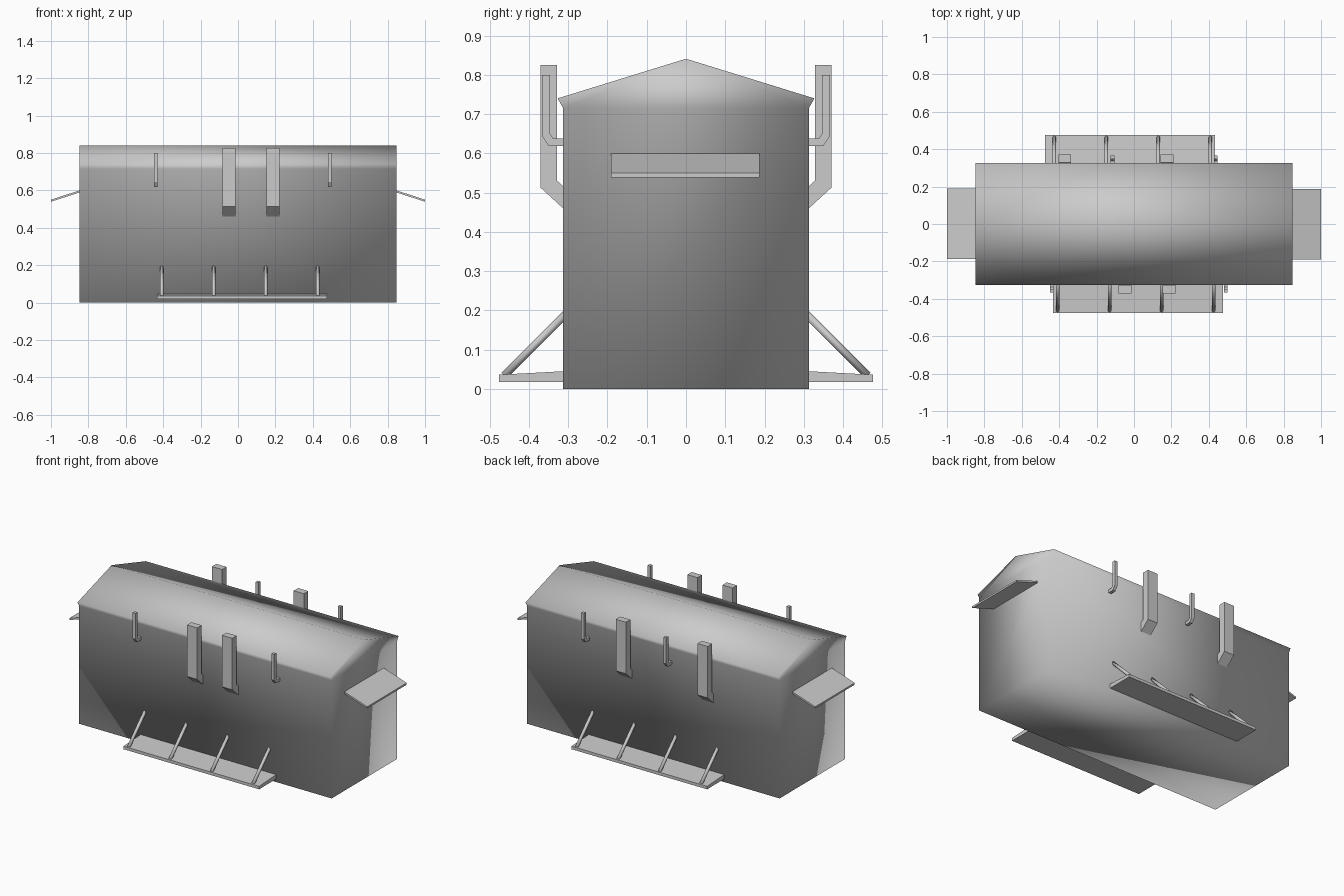
import bpy, bmesh, math
from mathutils import Vector, Matrix

if "Cube" in bpy.data.objects:
    bpy.data.objects.remove(bpy.data.objects["Cube"])


def make(name, bm, smooth=True, turned=False):
    # turned parts are spun half a turn about z, onto the opposite side
    if turned:
        bm.transform(Matrix.Rotation(math.pi, 4, 'Z'))
    bmesh.ops.recalc_face_normals(bm, faces=bm.faces)
    for f in bm.faces:
        f.smooth = smooth
    me = bpy.data.meshes.new(name)
    bm.to_mesh(me)
    bm.free()
    ob = bpy.data.objects.new(name, me)
    bpy.context.collection.objects.link(ob)
    return ob


def prism(name, profile, x0, x1, smooth=True, turned=False):
    # extrude a (y, z) outline along x
    bm = bmesh.new()
    a = [bm.verts.new((x0, y, z)) for y, z in profile]
    b = [bm.verts.new((x1, y, z)) for y, z in profile]
    n = len(profile)
    for i in range(n):
        j = (i + 1) % n
        bm.faces.new((a[i], a[j], b[j], b[i]))
    bm.faces.new(a)
    bm.faces.new(b)
    return make(name, bm, smooth, turned)


def rod(name, p, q, r, turned=False):
    p, q = Vector(p), Vector(q)
    bm = bmesh.new()
    m = Matrix.Translation((p + q) / 2) @ (q - p).to_track_quat('Z', 'Y').to_matrix().to_4x4()
    bmesh.ops.create_cone(bm, cap_ends=True, segments=8, radius1=r, radius2=r,
                          depth=(q - p).length, matrix=m)
    return make(name, bm, True, turned)


# main body with gabled roof
half = [(0.313, 0), (0.313, 0.715), (0.327, 0.74)]
prism("body", half + [(0, 0.841)] + [(-y, z) for y, z in reversed(half)], -0.847, 0.847)

# outlines of the bent pipes, on the front side
wide_pipe = [(-0.329, 0.825), (-0.371, 0.825), (-0.371, 0.513), (-0.31, 0.457),
             (-0.31, 0.513), (-0.329, 0.531)]
thin_pipe = [(-0.347, 0.80), (-0.367, 0.80), (-0.367, 0.645), (-0.35, 0.619),
             (-0.31, 0.619), (-0.31, 0.638), (-0.338, 0.638), (-0.347, 0.651)]
wide_x = {False: (-0.048, 0.187), True: (-0.177, 0.371)}
thin_x = {False: (-0.44, 0.49), True: (-0.436, 0.115)}

for turned, side in ((False, "front"), (True, "back")):
    # side platform and its struts
    prism(side + "_platform", [(-0.476, 0.018), (-0.476, 0.036), (-0.31, 0.045), (-0.31, 0.018)],
          -0.434, 0.475, False, turned)
    for i in range(4):
        x = -0.408 + i * 0.278
        rod(side + "_strut", (x, -0.303, 0.194), (x, -0.463, 0.034), 0.01, turned)
    # wide and thin pipes
    for x in wide_x[turned]:
        prism(side + "_wide_pipe", wide_pipe, x - 0.034, x + 0.034, False, turned)
    for x in thin_x[turned]:
        prism(side + "_thin_pipe", thin_pipe, x - 0.0095, x + 0.0095, False, turned)

    # sloping end awning
    bm = bmesh.new()
    outline = [(0.84, 0.602), (1.0, 0.55), (1.0, 0.539), (0.84, 0.591)]
    vs = [bm.verts.new((x, -0.191, z)) for x, z in outline]
    face = bm.faces.new(vs)
    ext = bmesh.ops.extrude_face_region(bm, geom=[face], use_keep_orig=True)
    for v in ext["geom"]:
        if isinstance(v, bmesh.types.BMVert):
            v.co.y = 0.187
    make(("left" if turned else "right") + "_awning", bm, False, turned)
